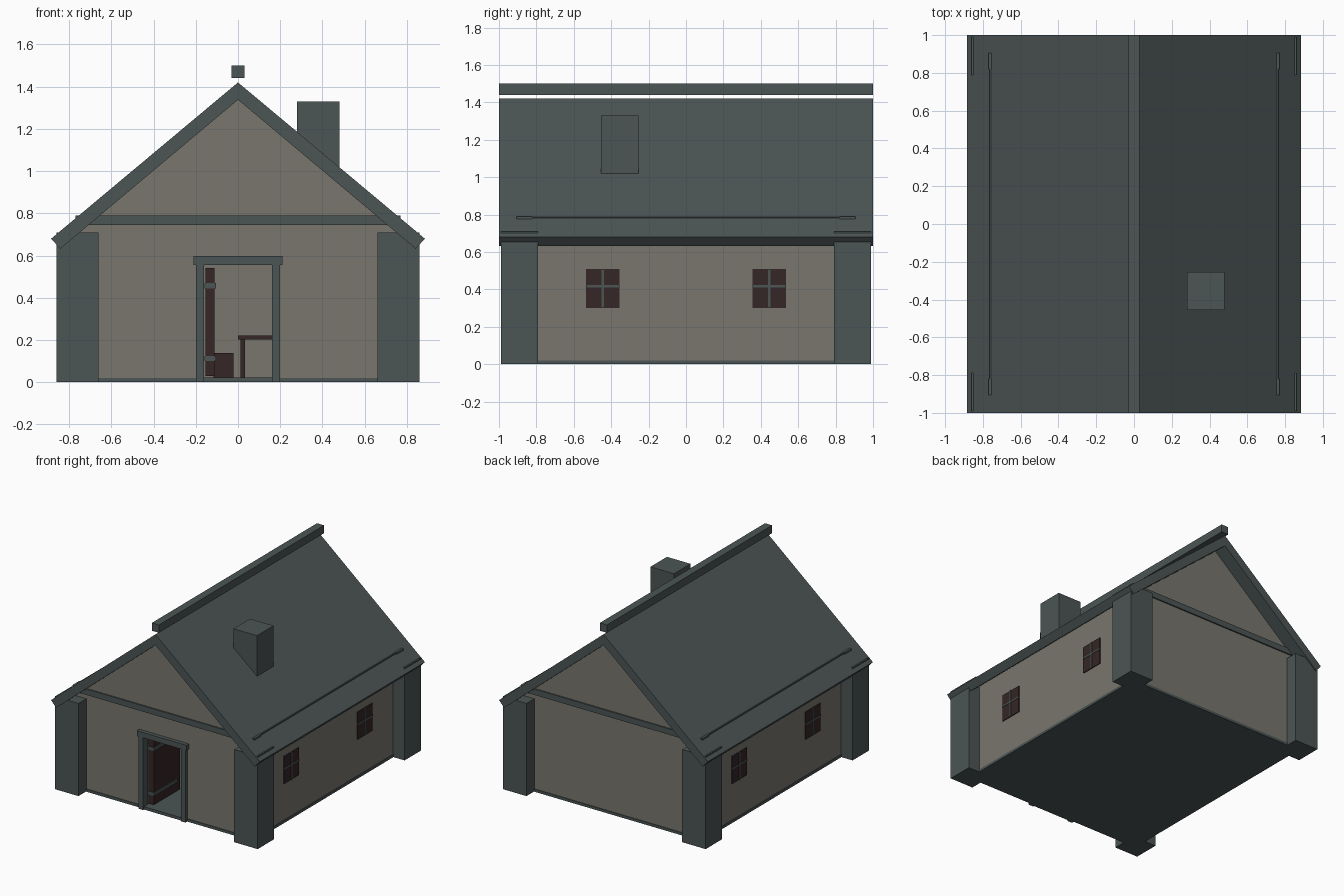
import bpy, bmesh

if "Cube" in bpy.data.objects:
    bpy.data.objects.remove(bpy.data.objects["Cube"])


def material(name, rgb):
    m = bpy.data.materials.new(name)
    m.diffuse_color = (*rgb, 1)
    m.use_nodes = True
    m.node_tree.nodes["Principled BSDF"].inputs["Base Color"].default_value = m.diffuse_color
    return m


slate = material("slate", (0.072, 0.090, 0.090))
plaster = material("plaster", (0.190, 0.180, 0.152))
wood = material("dark red wood", (0.036, 0.019, 0.019))


def add(name, bm, mat):
    bmesh.ops.recalc_face_normals(bm, faces=bm.faces)
    me = bpy.data.meshes.new(name)
    bm.to_mesh(me)
    bm.free()
    me.materials.append(mat)
    ob = bpy.data.objects.new(name, me)
    bpy.context.collection.objects.link(ob)
    return ob


def boxes(name, mat, *ranges):
    """One object from boxes given as (x0, x1, y0, y1, z0, z1)."""
    bm = bmesh.new()
    for x0, x1, y0, y1, z0, z1 in ranges:
        vs = bmesh.ops.create_cube(bm, size=1)["verts"]
        for v in vs:
            v.co = (x1 if v.co.x > 0 else x0,
                    y1 if v.co.y > 0 else y0,
                    z1 if v.co.z > 0 else z0)
    return add(name, bm, mat)


def prism(name, mat, outline, y0, y1):
    """Extrude an x-z outline along y."""
    bm = bmesh.new()
    f = bm.faces.new([bm.verts.new((x, y0, z)) for x, z in outline])
    new = bmesh.ops.extrude_face_region(bm, geom=[f])["geom"]
    for v in new:
        if isinstance(v, bmesh.types.BMVert):
            v.co.y = y1
    return add(name, bm, mat)


# floor slab
boxes("floor", slate, (-0.765, 0.765, -0.9, 0.9, 0, 0.02))

# side walls, back wall, front wall around the doorway
W, D, T = 0.76, 0.895, 0.02
for s, side in ((-1, "left"), (1, "right")):
    boxes(side + "_wall", plaster, (*sorted((s * W, s * (W - T))), -D, D, 0.01, 0.78))
boxes("back_wall", plaster, (-W, W, D - T, D, 0.01, 0.78))
boxes("front_wall", plaster,
      (-W, -0.18, -D, -D + T, 0.01, 0.78),
      (0.18, W, -D, -D + T, 0.01, 0.78),
      (-0.18, 0.18, -D, -D + T, 0.57, 0.78))

# gables and cross beams at both ends, wall plates along the sides
for s, end in ((-1, "front"), (1, "back")):
    prism(end + "_gable", plaster, [(-W, 0.775), (W, 0.775), (0, 1.41)], s * D, s * (D - T))
    boxes(end + "_beam", slate, (-0.77, 0.77, *sorted((s * 0.82, s * 0.905)), 0.745, 0.79))
for s, side in ((-1, "left"), (1, "right")):
    boxes(side + "_wall_plate", slate, (*sorted((s * 0.70, s * 0.765)), -D, D, 0.745, 0.788))

# corner posts
for sx, a in ((-1, "left"), (1, "right")):
    for sy, b in ((-1, "front"), (1, "back")):
        boxes(f"{b}_{a}_post", slate, (*sorted((sx * 0.66, sx * 0.86)),
                                       *sorted((sy * 0.79, sy * 0.99)), 0, 0.71))

# roof slab, floating ridge beam, chimney
prism("roof", slate, [(-0.885, 0.68), (0, 1.42), (0.885, 0.68),
                      (0.842, 0.632), (0, 1.338), (-0.842, 0.632)], -1, 1)
boxes("ridge_beam", slate, (-0.03, 0.03, -1, 1, 1.44, 1.50))
boxes("chimney", slate, (0.28, 0.48, -0.455, -0.255, 0.9, 1.33))

# windows: four panes with a cross bar, two on each side wall
for s, side in ((-1, "left"), (1, "right")):
    for i, y in enumerate((-0.445, 0.445)):
        px = sorted((s * W, s * (W + 0.006)))
        bx = sorted((s * W, s * (W + 0.009)))
        boxes(f"{side}_window_{i}", wood, (*px, y - 0.09, y + 0.09, 0.30, 0.51))
        boxes(f"{side}_window_bars_{i}", slate,
              (*bx, y - 0.006, y + 0.006, 0.30, 0.51),
              (*bx, y - 0.09, y + 0.09, 0.411, 0.423))

# door frame and threshold
boxes("door_frame", slate,
      (-0.20, -0.16, -0.92, -0.86, 0, 0.56),
      (0.16, 0.20, -0.92, -0.86, 0, 0.56),
      (-0.21, 0.21, -0.925, -0.855, 0.556, 0.597))
boxes("threshold", slate, (-0.20, 0.20, -0.91, -0.86, 0, 0.022))

# door swung open into the house, with two straps
boxes("door", wood, (-0.155, -0.112, -0.86, -0.54, 0.03, 0.54))
boxes("door_straps", slate,
      (-0.158, -0.105, -0.865, -0.58, 0.445, 0.47),
      (-0.158, -0.105, -0.865, -0.58, 0.10, 0.125))

# furniture inside
boxes("table_top", wood, (0.0, 0.40, -0.2, 0.2, 0.203, 0.222))
boxes("table_legs", wood, *[(x, x + 0.022, y, y + 0.022, 0.02, 0.205)
                            for x in (0.012, 0.366) for y in (-0.188, 0.166)])
boxes("stool", wood, (-0.115, -0.022, -0.05, 0.05, 0.02, 0.138))
